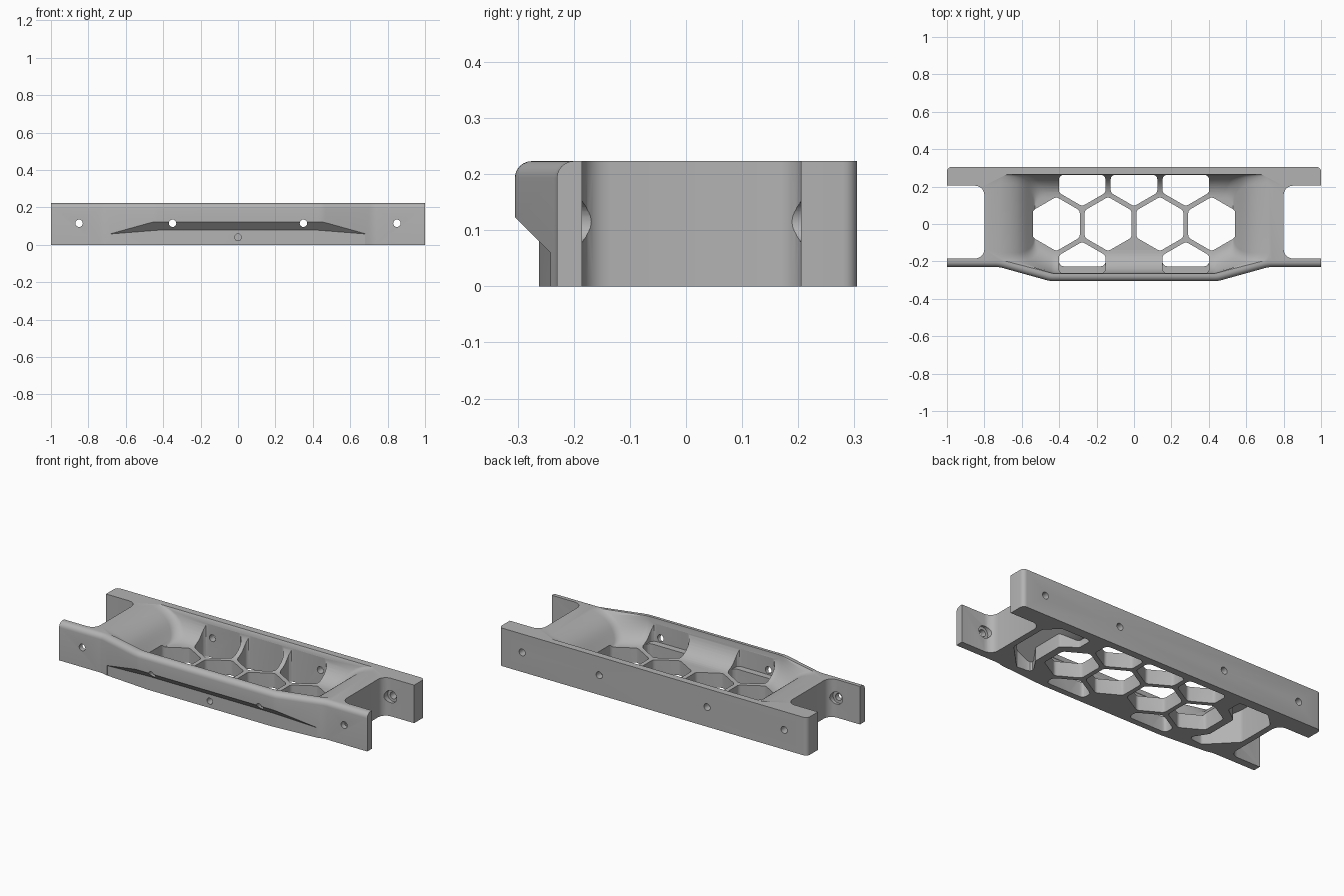
import bpy, bmesh, math
from mathutils import Vector

old = bpy.data.objects.get("Cube")
if old:
    bpy.data.objects.remove(old)

TOP = 0.223      # bracket height
FLOOR = 0.085    # top of the honeycomb web

grey = bpy.data.materials.new("plain grey")
grey.use_nodes = True
grey.diffuse_color = (0.45, 0.45, 0.45, 1)
grey.node_tree.nodes["Principled BSDF"].inputs["Base Color"].default_value = grey.diffuse_color


def rounded(points, n=5):
    """Polygon of (x, y, radius) corners with each corner turned into an arc."""
    out = []
    for i, (x, y, r) in enumerate(points):
        p = Vector((x, y))
        a = (Vector(points[i - 1][:2]) - p).normalized()
        b = (Vector(points[(i + 1) % len(points)][:2]) - p).normalized()
        if r == 0:
            out.append(p)
            continue
        half = a.angle(b) / 2
        centre = p + (a + b).normalized() * (r / math.sin(half))
        start = p + a * (r / math.tan(half)) - centre
        end = p + b * (r / math.tan(half)) - centre
        turn = math.atan2(start.x * end.y - start.y * end.x, start.dot(end))
        for k in range(n + 1):
            t = turn * k / n
            out.append(centre + Vector((start.x * math.cos(t) - start.y * math.sin(t),
                                        start.x * math.sin(t) + start.y * math.cos(t))))
    return out


def loft(name, rings):
    """Closed solid through rings of 3D points."""
    bm = bmesh.new()
    loops = [[bm.verts.new(p) for p in ring] for ring in rings]
    for lo, hi in zip(loops, loops[1:]):
        for i in range(len(lo)):
            j = (i + 1) % len(lo)
            bm.faces.new((lo[i], lo[j], hi[j], hi[i]))
    bm.faces.new(loops[0][::-1])
    bm.faces.new(loops[-1])
    bmesh.ops.recalc_face_normals(bm, faces=bm.faces)
    mesh = bpy.data.meshes.new(name)
    bm.to_mesh(mesh)
    bm.free()
    obj = bpy.data.objects.new(name, mesh)
    bpy.context.collection.objects.link(obj)
    return obj


def prism(name, outline, z0, z1):
    """Extrude an outline; z1 may be a function of (x, y)."""
    top = z1 if callable(z1) else (lambda x, y: z1)
    return loft(name, [[(p[0], p[1], z0) for p in outline],
                       [(p[0], p[1], top(p[0], p[1])) for p in outline]])


def rod(x, z, y0, y1, r):
    """Round cutter running along y."""
    ring = [(x + r * math.cos(k * math.tau / 24), z + r * math.sin(k * math.tau / 24)) for k in range(24)]
    return loft("hole_cutter", [[(u, y, w) for u, w in ring] for y in (y0, y1)])


def mirrored(half):
    """Add the -x copy of a half outline."""
    return half + [(-x, y, r) for x, y, r in reversed(half)]


# Main body: rails, end slots and bulged front
body = prism("bracket_body", rounded(mirrored([
    (0.45, -0.305, 0.15), (0.72, -0.23, 0.15), (1, -0.23, 0), (1, -0.185, 0),
    (0.8, -0.185, 0.05), (0.8, 0.205, 0.05), (1, 0.205, 0), (1, 0.305, 0.025)])), 0, TOP)
body.data.materials.append(grey)

# Round the upper front edge
bm = bmesh.new()
bm.from_mesh(body.data)
edges = [e for e in bm.edges if all(v.co.z > 0.2 and v.co.y < -0.22 for v in e.verts)]
bmesh.ops.bevel(bm, geom=edges, offset=0.03, segments=6, profile=0.5, affect='EDGES')
bm.to_mesh(body.data)
bm.free()

cutters = []

# Undercut below the bulge, topped by a sloping face
cutters.append(prism("undercut", [(-0.68, -0.24), (-0.4, -0.262), (0.4, -0.262), (0.68, -0.24),
                                  (0.68, -0.4), (-0.68, -0.4)], -0.1, lambda x, y: -y - 0.182))

# Tub with large fillets and eased ends
rings = []
for k in range(13):
    a = math.pi / 2 * k / 12
    f = 1 - math.cos(a)
    inset = 0.125 * (1 - math.sin(a))
    end = 0.53 + 0.11 * f + 0.08 * f ** 6
    ring = rounded(mirrored([(0.43, inset - 0.265, 0.06), (end, 0.7 * inset - 0.19, 0.05),
                             (end, 0.265 - inset, 0.05)]))
    rings.append([(p.x, p.y, FLOOR + (TOP - FLOOR) * f) for p in ring])
rings.append([(x, y, TOP + 0.05) for x, y, z in rings[-1]])
cutters.append(loft("tub", rings))


# Honeycomb openings
def cell(cx, cy, y0, y1, z0):
    r = 0.145
    pts = [(cx + r * math.sin(k * math.pi / 3), cy + r * math.cos(k * math.pi / 3)) for k in range(6)]
    if cy:   # cells against a wall end in a straight side
        s = 1 if cy > 0 else -1
        wall = y1 if cy > 0 else y0
        w = 0.125
        pts = [(cx, cy - s * r), (cx + w, cy - s * r / 2), (cx + w, wall),
               (cx - w, wall), (cx - w, cy - s * r / 2)]
    return prism("cell_cutter", rounded([(x, y, 0.025) for x, y in pts], 3), z0, TOP - 0.03)


PITCH, ROW = 0.277, 0.24
for i in (-1.5, -0.5, 0.5, 1.5):
    cutters.append(cell(i * PITCH, 0, 0, 0, -0.1))
for i in (-1, 0, 1):
    cutters.append(cell(i * PITCH, ROW, 0, 0.263, -0.1))
for i in (-1, 1):
    cutters.append(cell(i * PITCH, -ROW, -0.226, 0, -0.1))
    cutters.append(cell(i * PITCH, -ROW, -0.264, 0, 0.088))

# Hollows under the two ends
for s in (-1, 1):
    hollow = [(0.585, -0.09, 0.02), (0.52, -0.19, 0.02), (0.62, -0.2, 0.02), (0.765, -0.05, 0.03),
              (0.765, 0.18, 0.03), (0.69, 0.25, 0.02), (0.5, 0.25, 0.02), (0.5, 0.16, 0.02),
              (0.585, 0.1, 0.02)]
    cutters.append(prism("end_hollow", rounded([(s * x, y, r) for x, y, r in hollow], 3), -0.1,
                         lambda x, y: max(0.04, 0.07 + (abs(x) - 0.57) * 0.62)))

# Screw holes through both rails, with recesses on the inner faces near the ends
for s in (-1, 1):
    for x in (0.35, 0.85):
        cutters.append(rod(s * x, 0.115, -0.4, -0.15, 0.02))
        cutters.append(rod(s * x, 0.115, 0.17, 0.4, 0.02))
    cutters.append(rod(s * 0.85, 0.115, -0.2, -0.12, 0.036))
    cutters.append(rod(s * 0.85, 0.115, 0.14, 0.225, 0.036))
cutters.append(rod(0, 0.04, -0.4, -0.2, 0.018))

# Cut everything out of the body
bpy.ops.object.select_all(action='DESELECT')
bpy.context.view_layer.objects.active = body
body.select_set(True)
for c in cutters:
    c.hide_render = True
    bm = bmesh.new()
    bm.from_mesh(c.data)
    bmesh.ops.triangulate(bm, faces=bm.faces)
    bm.to_mesh(c.data)
    bm.free()
    mod = body.modifiers.new("cut", 'BOOLEAN')
    mod.operation = 'DIFFERENCE'
    mod.solver = 'EXACT'
    mod.object = c
    bpy.ops.object.modifier_apply(modifier=mod.name)
    bpy.data.objects.remove(c)

bpy.ops.object.shade_smooth_by_angle(angle=math.radians(30))
